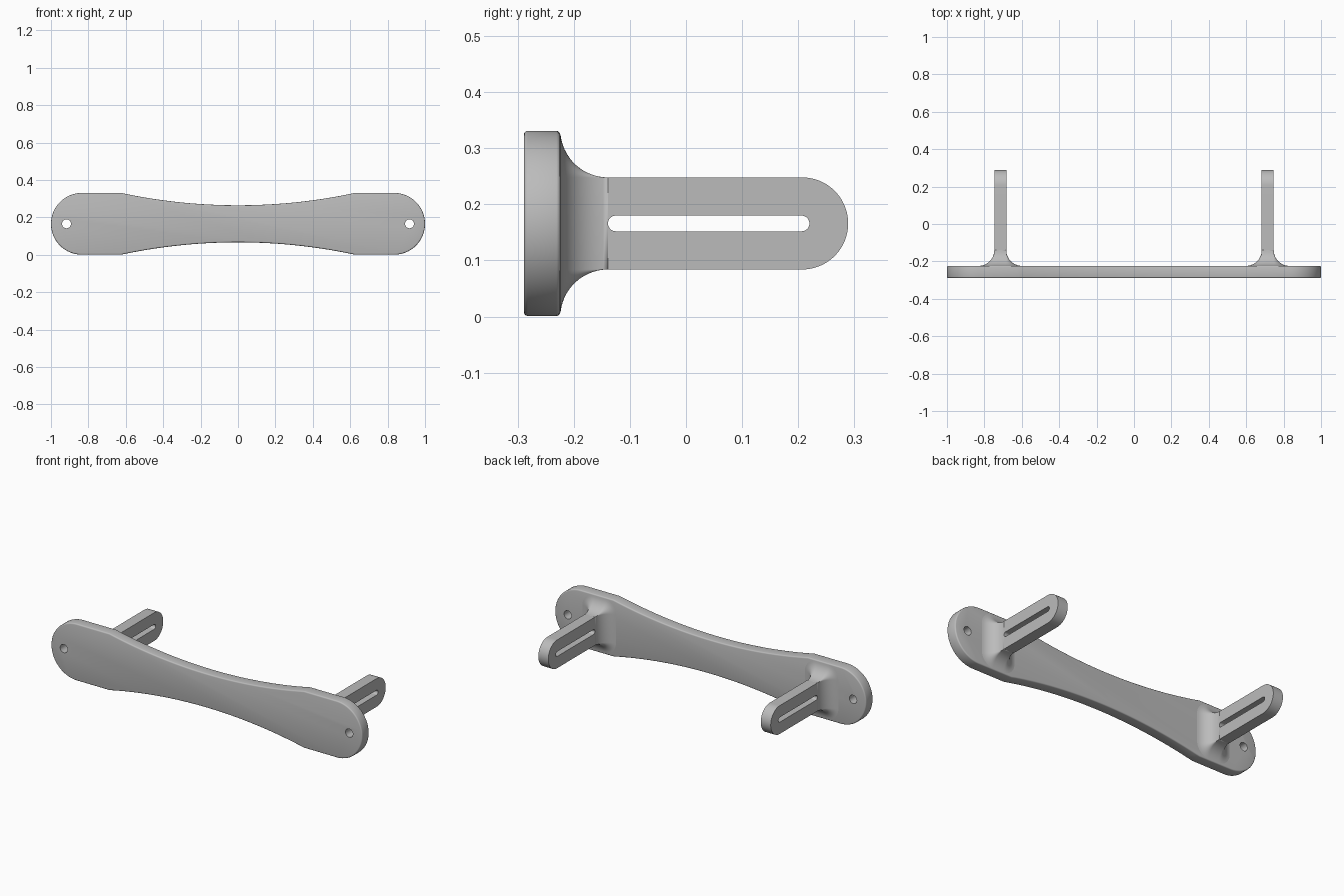
import bpy, bmesh, math
from mathutils import Vector

cube = bpy.data.objects.get("Cube")
if cube:
    bpy.data.objects.remove(cube, do_unlink=True)

MID = 0.166                       # height of the centre line
BACK, FRONT = -0.224, -0.289      # plate faces
ARM_X, HALF_T, HALF_H = 0.715, 0.032, 0.082
FILLET = 0.085

grey = bpy.data.materials.new("light_grey")
grey.use_nodes = True
colour = (0.5, 0.5, 0.5, 1)
grey.diffuse_color = colour
grey.node_tree.nodes["Principled BSDF"].inputs["Base Color"].default_value = colour


def finish(bm, name):
    bmesh.ops.remove_doubles(bm, verts=bm.verts, dist=0.00005)
    bmesh.ops.recalc_face_normals(bm, faces=bm.faces)
    mesh = bpy.data.meshes.new(name)
    bm.to_mesh(mesh)
    bm.free()
    mesh.materials.append(grey)
    obj = bpy.data.objects.new(name, mesh)
    bpy.context.collection.objects.link(obj)
    return obj


def prism(name, points, sweep):
    """Extrude a closed outline along a vector."""
    bm = bmesh.new()
    face = bm.faces.new([bm.verts.new(p) for p in points])
    new = bmesh.ops.extrude_face_region(bm, geom=[face])["geom"]
    verts = [g for g in new if isinstance(g, bmesh.types.BMVert)]
    bmesh.ops.translate(bm, verts=verts, vec=Vector(sweep))
    return finish(bm, name)


def arc(cx, cy, r, start, end, n):
    angles = [math.radians(start + (end - start) * i / n) for i in range(n + 1)]
    return [(cx + r * math.cos(a), cy + r * math.sin(a)) for a in angles]


def select(obj):
    bpy.ops.object.select_all(action='DESELECT')
    obj.select_set(True)
    bpy.context.view_layer.objects.active = obj


def cut(obj, cutter):
    mod = obj.modifiers.new("cut", 'BOOLEAN')
    mod.object = cutter
    mod.solver = 'EXACT'
    select(obj)
    bpy.ops.object.modifier_apply(modifier=mod.name)
    bpy.data.objects.remove(cutter, do_unlink=True)


def smooth(obj):
    select(obj)
    bpy.ops.object.shade_smooth_by_angle(angle=math.radians(35))


# Waisted plate with round ends
END_R, SHOULDER, SAG = 0.165, 0.625, 0.066
waist_r = (SHOULDER ** 2 + SAG ** 2) / (2 * SAG)
sweep = math.degrees(math.asin(SHOULDER / waist_r))
waist_z = END_R - SAG + waist_r
outline = arc(1 - END_R, 0, END_R, -90, 90, 40)
outline += arc(0, waist_z, waist_r, -90 + sweep, -90 - sweep, 40)
outline += arc(END_R - 1, 0, END_R, 90, 270, 40)
outline += arc(0, -waist_z, waist_r, 90 + sweep, 90 - sweep, 40)
plate = prism("plate", [(x, FRONT, MID + z) for x, z in outline], (0, BACK - FRONT, 0))

# Softened plate rims
bevel = plate.modifiers.new("rim", 'BEVEL')
bevel.width = 0.007
bevel.segments = 3
bevel.limit_method = 'ANGLE'
bevel.angle_limit = math.radians(60)
select(plate)
bpy.ops.object.modifier_apply(modifier=bevel.name)

# Screw holes
for side in (-1, 1):
    ring = arc(side * 0.917, MID, 0.024, 0, 360, 32)[:-1]
    cut(plate, prism("hole_cutter", [(x, FRONT - 0.1, z) for x, z in ring], (0, 0.3, 0)))
smooth(plate)


def make_flare(name, x0):
    """Concave fillet that blends an arm into the plate."""
    bm = bmesh.new()
    rings = []
    for i in range(15):
        a = math.radians(6 * i + 6)
        grow = FILLET * (1 - math.sin(a))
        y = BACK + FILLET * (1 - math.cos(a))
        ring = []
        for sx, sz, start in ((1, 1, 0), (-1, 1, 90), (-1, -1, 180), (1, -1, 270)):
            for x, z in arc(x0 + sx * HALF_T, MID + sz * HALF_H, grow, start, start + 90, 10):
                ring.append(bm.verts.new((x, y, z)))
        rings.append(ring)
    for low, high in zip(rings, rings[1:]):
        for j in range(len(low)):
            k = (j + 1) % len(low)
            bm.faces.new((low[j], low[k], high[k], high[j]))
    return finish(bm, name)


# Slotted arms with flared roots
for side, label in ((1, "left"), (-1, "right")):
    x0 = side * ARM_X
    tip = 0.289 - HALF_H
    shape = arc(tip, MID, HALF_H, -90, 90, 40)
    shape += [(BACK - 0.02, MID + HALF_H), (BACK - 0.02, MID - HALF_H)]
    arm = prism(label + "_arm", [(x0 - HALF_T, y, z) for y, z in shape], (2 * HALF_T, 0, 0))
    slot = arc(0.206, MID, 0.014, -90, 90, 16) + arc(-0.125, MID, 0.014, 90, 270, 16)
    cut(arm, prism("slot_cutter", [(x0 - 0.1, y, z) for y, z in slot], (0.2, 0, 0)))
    smooth(arm)
    smooth(make_flare(label + "_arm_flare", x0))
